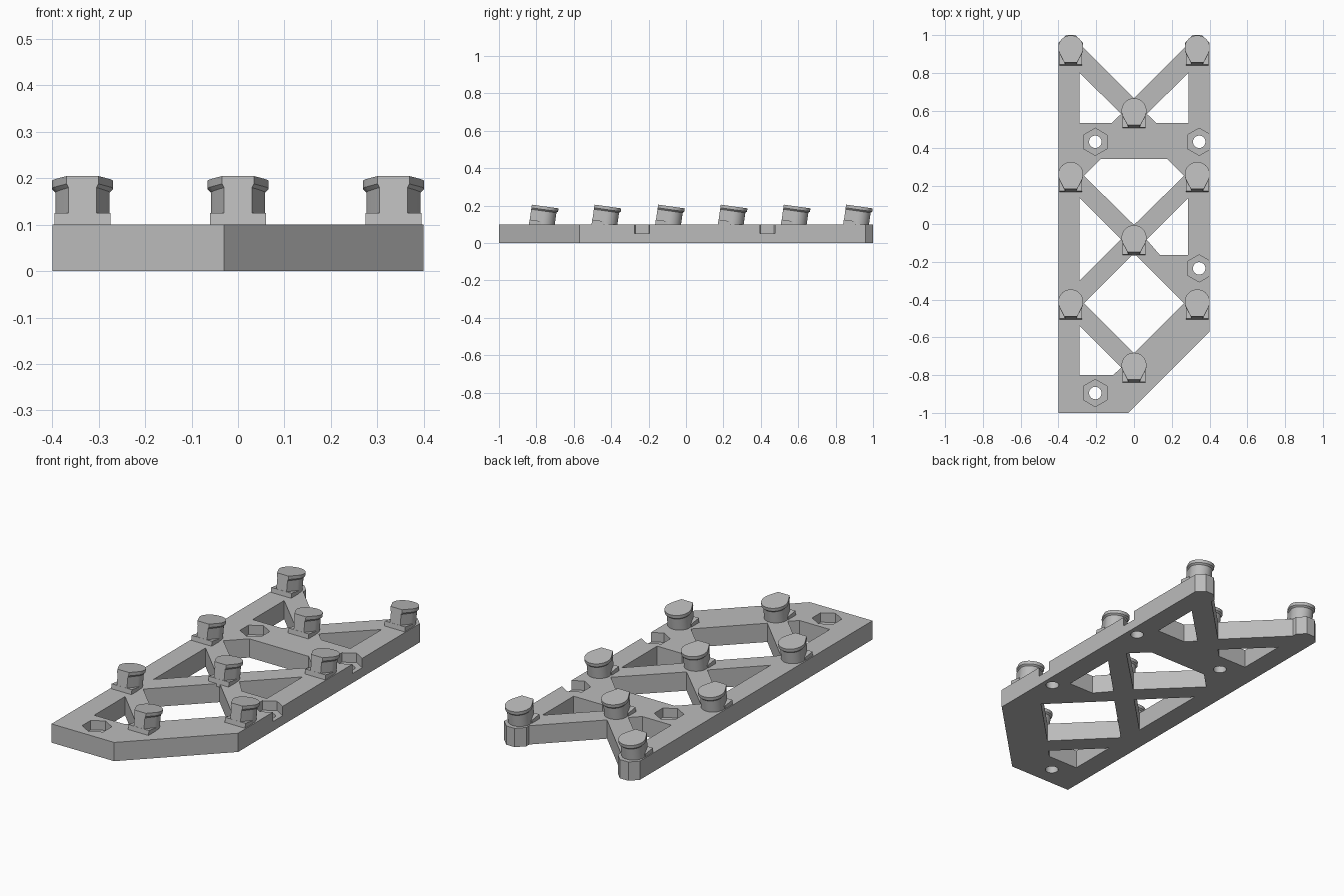
import bpy, bmesh, math
from mathutils import Vector

cube = bpy.data.objects.get("Cube")
if cube:
    bpy.data.objects.remove(cube, do_unlink=True)

grey = bpy.data.materials.new("light_grey")
grey.use_nodes = True
grey.diffuse_color = (0.5, 0.5, 0.5, 1)
grey.node_tree.nodes["Principled BSDF"].inputs["Base Color"].default_value = (0.5, 0.5, 0.5, 1)


def loft(bm, sections):
    """Skin matching outlines, each given as (points, height), and cap the ends."""
    rings = [[bm.verts.new((x, y, z)) for x, y in pts] for pts, z in sections]
    n = len(rings[0])
    bm.faces.new(rings[0][::-1])
    bm.faces.new(rings[-1])
    for low, high in zip(rings, rings[1:]):
        for i in range(n):
            j = (i + 1) % n
            bm.faces.new((low[i], low[j], high[j], high[i]))


def make_object(name, bm):
    bmesh.ops.recalc_face_normals(bm, faces=bm.faces[:])
    mesh = bpy.data.meshes.new(name)
    bm.to_mesh(mesh)
    bm.free()
    mesh.materials.append(grey)
    obj = bpy.data.objects.new(name, mesh)
    bpy.context.scene.collection.objects.link(obj)
    return obj


def prisms(name, outlines, z0, z1):
    bm = bmesh.new()
    for pts in outlines:
        loft(bm, [(pts, z0), (pts, z1)])
    return make_object(name, bm)


def select_only(obj):
    bpy.ops.object.select_all(action='DESELECT')
    obj.select_set(True)
    bpy.context.view_layer.objects.active = obj


def polygon(cx, cy, r, sides, start=0.0):
    return [(cx + r * math.cos(start + math.tau * i / sides),
             cy + r * math.sin(start + math.tau * i / sides)) for i in range(sides)]


def mirror(pts):
    return [(-x, y) for x, y in pts[::-1]]


THICK = 0.1

# Plate outline: chamfered front corner, octagonal rear posts, V notch at the back
post = [(0.4, 0.96), (0.36, 1.0), (0.31, 1.0), (0.27, 0.96), (0.27, 0.935)]
outline = [(-0.4, -1), (-0.03, -1), (0.4, -0.57)] + post + [(0, 0.665)] + mirror(post)
plate = prisms("truss_plate", [outline], 0, THICK)

# Openings between the truss bars
back_triangle = [(-0.288, 0.80), (-0.288, 0.535), (-0.117, 0.535), (-0.068, 0.583)]
openings = [
    back_triangle,
    mirror(back_triangle),
    [(-0.175, 0.345), (-0.265, 0.255), (0, -0.005), (0.265, 0.255), (0.175, 0.345)],
    [(-0.288, 0.138), (-0.288, -0.30), (-0.069, -0.081)],
    [(0.286, 0.136), (0.067, -0.083), (0.138, -0.165), (0.286, -0.165)],
    [(0, -0.155), (-0.265, -0.42), (0, -0.685), (0.265, -0.42)],
    [(-0.288, -0.54), (-0.288, -0.80), (-0.11, -0.80), (-0.068, -0.76)],
]

# Screw holes: hexagonal nut pockets above round bores
screws = [(-0.205, 0.435), (0.345, 0.435), (0.345, -0.235), (-0.205, -0.895)]
pockets = [polygon(x, y, 0.072, 6, math.pi / 2) for x, y in screws]
bores = [polygon(x, y, 0.033, 32) for x, y in screws]

for name, shapes, bottom in (("opening_cutter", openings, -0.05),
                             ("pocket_cutter", pockets, THICK / 2),
                             ("bore_cutter", bores, -0.05)):
    cutter = prisms(name, shapes, bottom, THICK + 0.05)
    cutter.hide_render = True
    cut = plate.modifiers.new(name, 'BOOLEAN')
    cut.operation = 'DIFFERENCE'
    cut.solver = 'EXACT'
    cut.object = cutter
    select_only(plate)
    bpy.ops.object.modifier_apply(modifier=cut.name)
    bpy.data.objects.remove(cutter, do_unlink=True)

select_only(plate)
bpy.ops.object.shade_smooth_by_angle(angle=math.radians(25))

# Peg: teardrop stem, flared cap and a square foot at the front
FRONT = -0.078


def teardrop(r, half_front):
    corner = Vector((half_front, FRONT))
    start = math.atan2(corner.y, corner.x) + math.acos(r / corner.length)
    sweep = math.pi - 2 * start
    arc = [(r * math.cos(start + sweep * i / 28), r * math.sin(start + sweep * i / 28))
           for i in range(29)]
    return [(-half_front, FRONT), (half_front, FRONT)] + arc


stem, cap = teardrop(0.058, 0.03), teardrop(0.066, 0.034)
bm = bmesh.new()
loft(bm, [(stem, -0.02), (stem, 0.07), (cap, 0.078), (cap, 0.095)])
foot = [(-0.06, FRONT - 0.001), (0.06, FRONT - 0.001), (0.06, -0.015), (-0.06, -0.015)]
loft(bm, [(foot, -0.025), (foot, 0.014)])
first_peg = make_object("peg", bm)
select_only(first_peg)
bpy.ops.object.shade_smooth_by_angle(angle=math.radians(25))

# Pegs lean backwards over every truss joint
LEAN = math.radians(8)
spots = [(x, y) for y in (0.92, 0.25, -0.425) for x in (-0.335, 0.335)]
spots += [(0, y) for y in (0.587, -0.085, -0.76)]
for i, (x, y) in enumerate(spots):
    peg = first_peg
    if i:
        peg = first_peg.copy()
        bpy.context.scene.collection.objects.link(peg)
    peg.name = f"peg_{i + 1}"
    peg.location = (x, y, THICK)
    peg.rotation_euler.x = -LEAN
